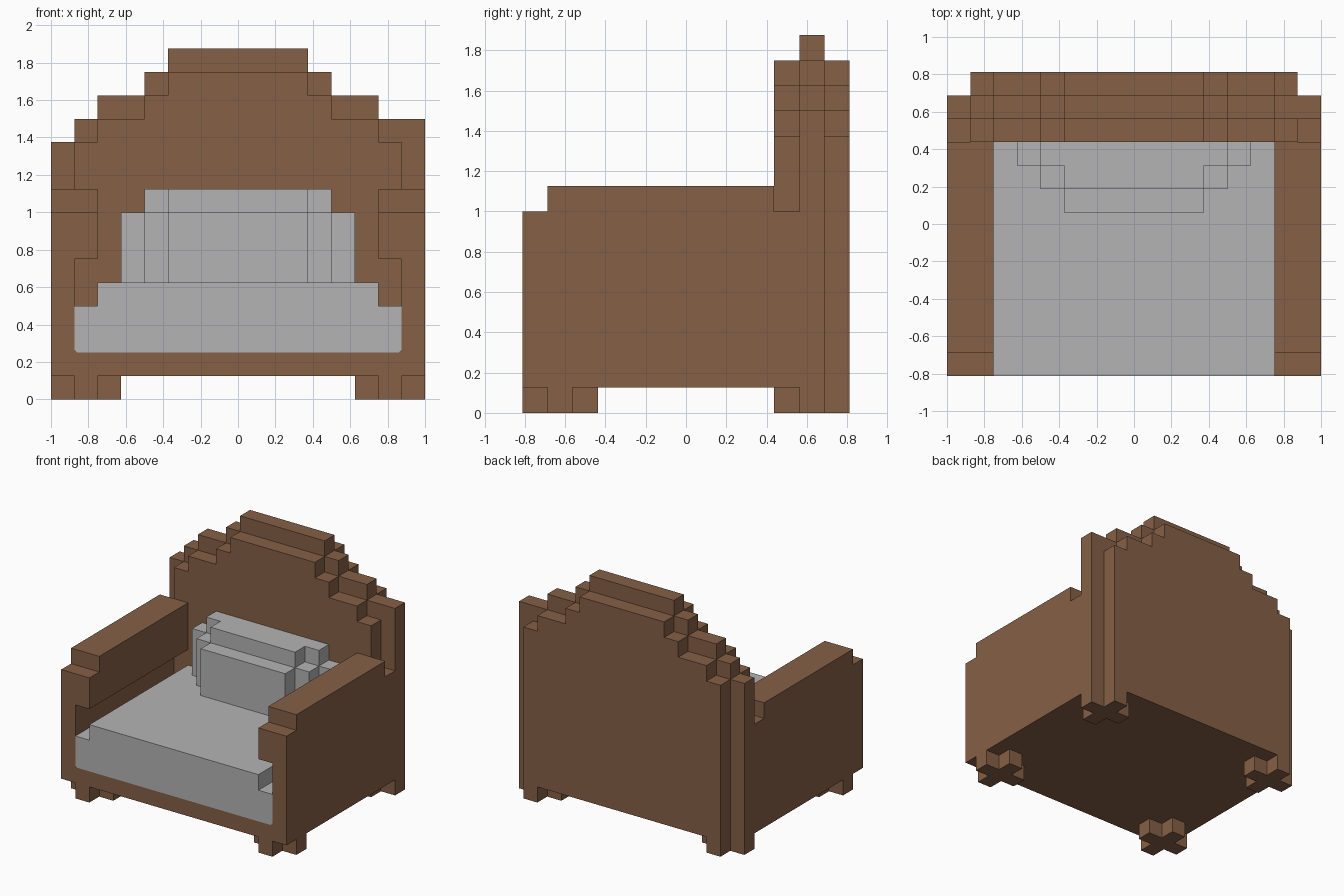
import bpy, bmesh
from mathutils import Vector

if "Cube" in bpy.data.objects:
    bpy.data.objects.remove(bpy.data.objects["Cube"], do_unlink=True)

U = 0.125  # one block


def material(name, rgb):
    m = bpy.data.materials.new(name)
    m.use_nodes = True
    m.diffuse_color = (*rgb, 1)
    bsdf = next(n for n in m.node_tree.nodes if n.type == 'BSDF_PRINCIPLED')
    bsdf.inputs["Base Color"].default_value = (*rgb, 1)
    return m


BROWN = material("brown_leather", (0.238, 0.117, 0.061))
GREY = material("light_grey_fabric", (0.456, 0.456, 0.456))


def prism(name, outline, start, end, mat, axis='Y'):
    """Extrude a closed outline, in blocks, along y (outline x,z) or z (outline x,y)."""
    def place(a, b, c):
        return Vector((a, c, b) if axis == 'Y' else (a, b, c)) * U
    bm = bmesh.new()
    face = bm.faces.new([bm.verts.new(place(a, b, start)) for a, b in outline])
    ext = bmesh.ops.extrude_face_region(bm, geom=[face])
    moved = [v for v in ext["geom"] if isinstance(v, bmesh.types.BMVert)]
    bmesh.ops.translate(bm, verts=moved, vec=place(0, 0, end - start))
    bmesh.ops.recalc_face_normals(bm, faces=bm.faces)
    me = bpy.data.meshes.new(name)
    bm.to_mesh(me)
    bm.free()
    me.materials.append(mat)
    ob = bpy.data.objects.new(name, me)
    bpy.context.collection.objects.link(ob)
    return ob


def mirrored(half):
    """Close a right-hand outline with its mirror image."""
    return half + [(-x, z) for x, z in reversed(half)]


def stair(base, steps):
    """Right-hand stepped outline from (half width, top) pairs, widest first."""
    pts = [(steps[0][0], base)]
    for i, (w, top) in enumerate(steps):
        pts.append((w, top))
        if i + 1 < len(steps):
            pts.append((steps[i + 1][0], top))
    return pts


def rect(x0, x1, y0, y1):
    return [(x0, y0), (x1, y0), (x1, y1), (x0, y1)]


# Frame: floor, sides and overhanging arms in one cross-section
C = 0.13  # small chamfer around the cushion
prism("frame", mirrored([(8, 1), (8, 8), (6, 8), (6, 6), (7, 6), (7, 2 + C), (7 - C, 2)]),
      -6.5, 4.5, BROWN)

# Raised arm tops
for side, x0 in (("left", 6), ("right", -8)):
    prism(side + "_arm_top", rect(x0, x0 + 2, -5.5, 3.5), 8, 9, BROWN, 'Z')

# Backrest: three stepped slabs, the middle one a block higher
outer = [(7, 11), (6, 12), (4, 13), (3, 14)]
crown = [(6, 13), (4, 14), (3, 15)]
prism("backrest_front", mirrored(stair(2, outer)), 3.5, 4.5, BROWN)
prism("backrest_rear", mirrored(stair(1, outer)), 5.5, 6.5, BROWN)
left_half = stair(1, [(8, 12)] + crown)
right_half = stair(1, [(8, 11), (7, 12)] + crown)
prism("backrest_middle", left_half + [(-x, z) for x, z in reversed(right_half)], 4.5, 5.5, BROWN)

# Seat cushion
prism("seat_cushion", mirrored([(7 - C, 2), (7, 2 + C), (7, 4), (6, 4), (6, 5)]), -6.5, 3.5, GREY)

# Pillow in three stepped layers
prism("pillow_rear", mirrored(stair(5, [(5, 8), (4, 9)])), 2.5, 3.5, GREY)
prism("pillow_middle", mirrored(stair(5, [(4, 8), (3, 9)])), 1.5, 2.5, GREY)
prism("pillow_front", mirrored(stair(5, [(3, 8)])), 0.5, 1.5, GREY)

# Cross-shaped feet
quarter = [(0.5, -1.5), (0.5, -0.5), (1.5, -0.5), (1.5, 0.5), (0.5, 0.5), (0.5, 1.5)]
for side, x in (("left", 6.5), ("right", -6.5)):
    for end, y in (("front", -5), ("back", 5)):
        prism(f"{end}_{side}_foot", [(a + x, b + y) for a, b in mirrored(quarter)], 0, 1, BROWN, 'Z')
